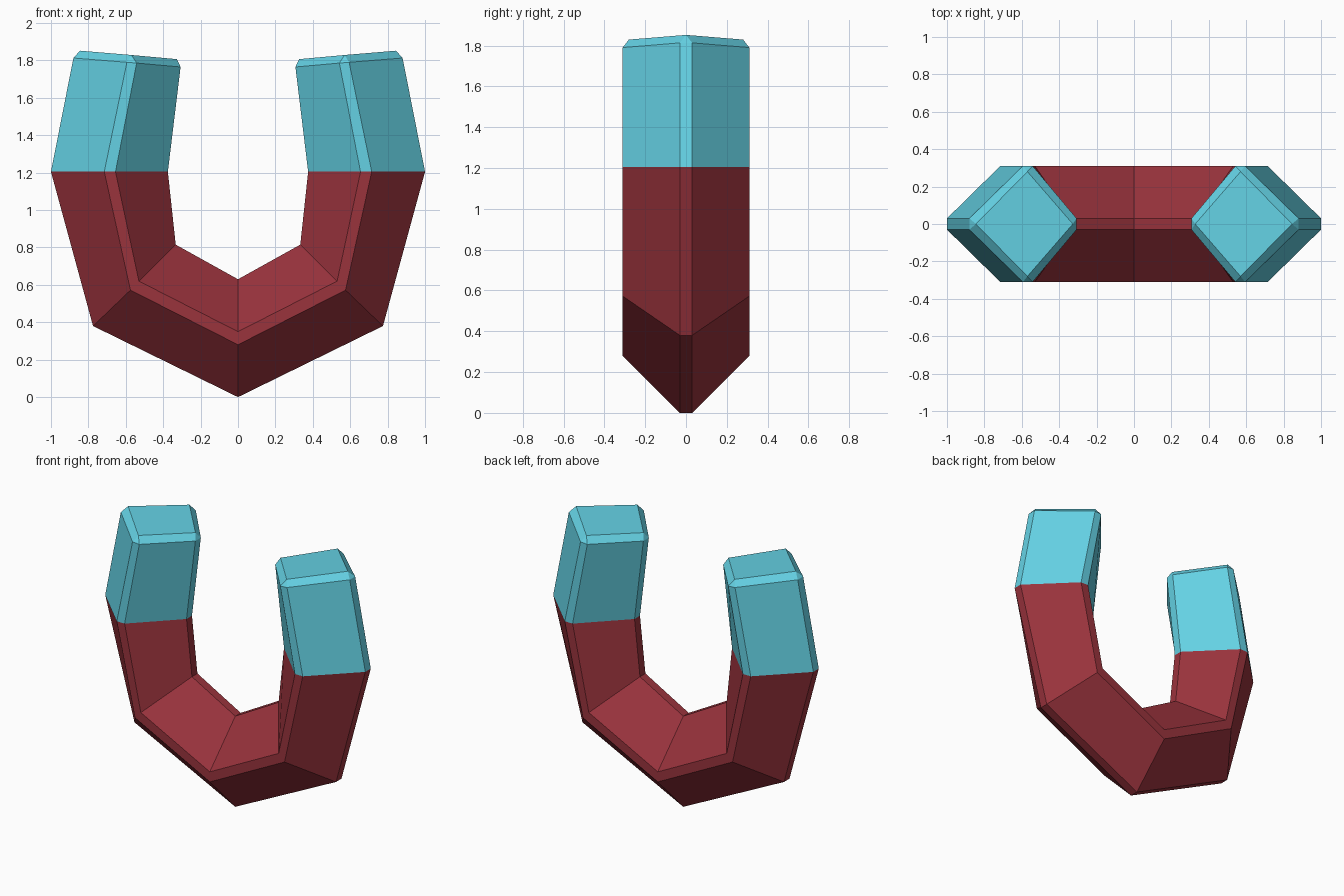
import bpy, bmesh

if "Cube" in bpy.data.objects:
    bpy.data.objects.remove(bpy.data.objects["Cube"])

HALF_DEPTH, EDGE = 0.31, 0.03


def material(name, rgb):
    m = bpy.data.materials.new(name)
    m.diffuse_color = (*rgb, 1)
    m.use_nodes = True
    m.node_tree.nodes["Principled BSDF"].inputs["Base Color"].default_value = m.diffuse_color
    return m


red = material("dark red", (0.32, 0.033, 0.046))
cyan = material("light cyan", (0.128, 0.64, 0.775))

# Stations along the right arm, each (x, z): outer edge, front outer, front inner, inner edge
bottom = [(0, 0), (0, 0.28), (0, 0.35), (0, 0.63)]
corner = [(0.775, 0.38), (0.575, 0.572), (0.53, 0.62), (0.333, 0.815)]
joint = [(1.0, 1.205), (0.715, 1.205), (0.655, 1.205), (0.375, 1.205)]
end = [(0.88, 1.813), (0.594, 1.79), (0.542, 1.786), (0.307, 1.765)]


def ring(bm, s):
    """Eight-sided section: a diamond with its corners cut."""
    o, a, b, i = s
    d, e = HALF_DEPTH, EDGE
    pts = [(o, e), (o, -e), (a, -d), (b, -d), (i, -e), (i, e), (b, d), (a, d)]
    return [bm.verts.new((p[0], y, p[1])) for p, y in pts]


def arm_part(name, stations, mat, cap=None):
    bm = bmesh.new()
    rings = [ring(bm, s) for s in stations]
    for r, q in zip(rings, rings[1:]):
        for k in range(8):
            n = (k + 1) % 8
            bm.faces.new((r[k], r[n], q[n], q[k]))
    if cap:
        # Chamfered end: each cut corner meets one corner of the cap diamond
        c = [bm.verts.new(p) for p in cap]
        r = rings[-1]
        for k in range(4):
            n = (k + 1) % 4
            bm.faces.new((r[2 * k], r[2 * k + 1], c[k]))
            bm.faces.new((r[2 * k + 1], r[(2 * k + 2) % 8], c[n], c[k]))
        bm.faces.new(c)
    bmesh.ops.recalc_face_normals(bm, faces=bm.faces)
    me = bpy.data.meshes.new(name)
    bm.to_mesh(me)
    bm.free()
    me.materials.append(mat)
    ob = bpy.data.objects.new(name, me)
    bpy.context.collection.objects.link(ob)
    mod = ob.modifiers.new("mirror", 'MIRROR')
    mod.use_axis[0] = True
    mod.use_mirror_merge = True
    mod.merge_threshold = 0.001


# Red curved body
arm_part("magnet_body", [bottom, corner, joint], red)

# Cyan pole tips
arm_part("pole_tips", [joint, end], cyan,
         [(0.845, 0, 1.852), (0.57, -0.28, 1.829), (0.327, 0, 1.807), (0.57, 0.28, 1.829)])
